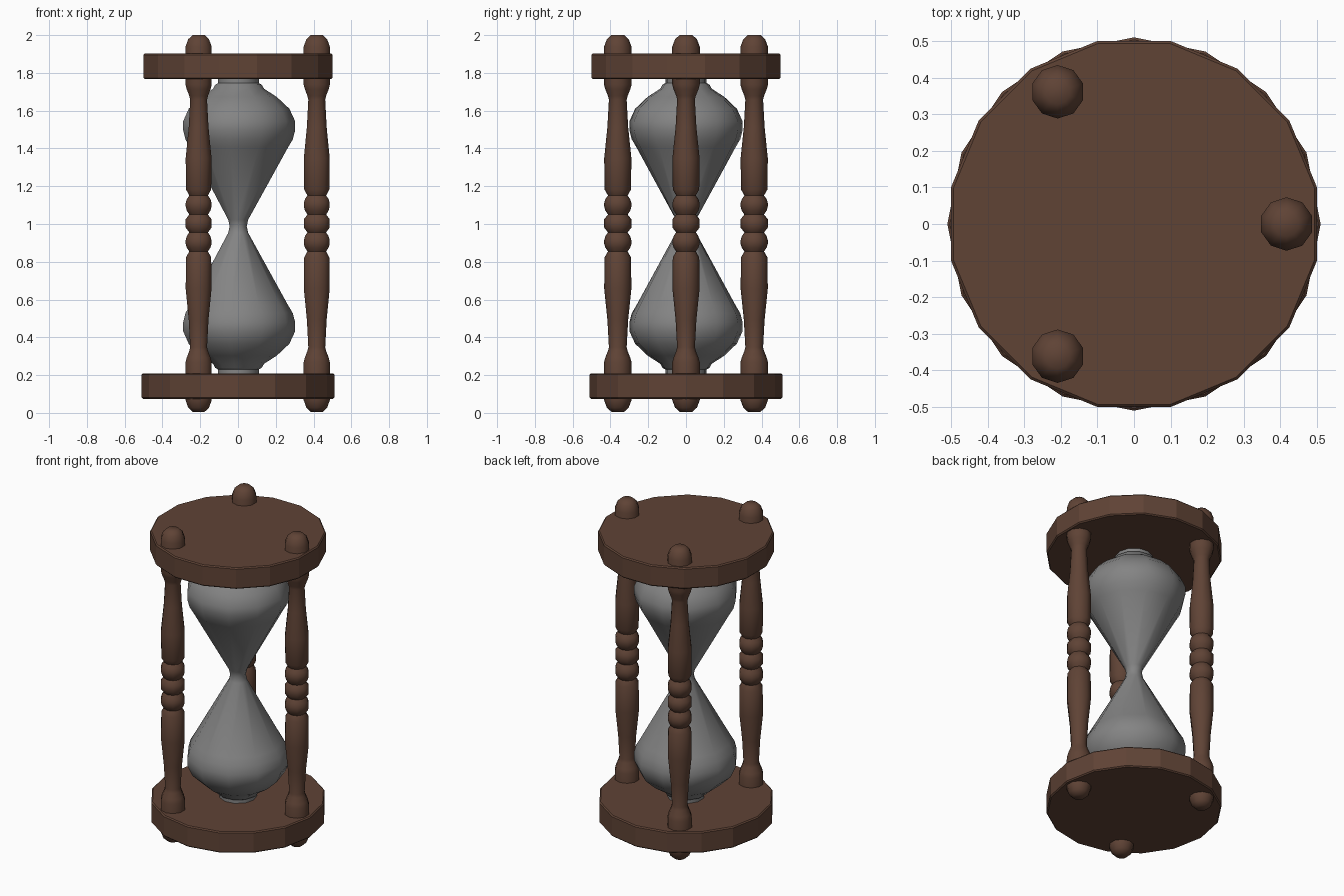
import bpy, bmesh, math

if "Cube" in bpy.data.objects:
    bpy.data.objects.remove(bpy.data.objects["Cube"])


def material(name, rgb):
    m = bpy.data.materials.new(name)
    m.diffuse_color = (*rgb, 1)
    m.use_nodes = True
    m.node_tree.nodes["Principled BSDF"].inputs["Base Color"].default_value = m.diffuse_color
    return m


wood = material("dark_wood", (0.115, 0.056, 0.036))
grey = material("grey_glass", (0.23, 0.23, 0.23))


def lathe(name, profile, sides, mat, loc=(0, 0), turn=0.0, smooth=40):
    """Spin a (radius, z) profile, listed bottom to top, about the z axis."""
    bm = bmesh.new()
    rings = []
    for r, z in profile:
        rings.append([bm.verts.new((r * math.cos(turn + 2 * math.pi * i / sides),
                                    r * math.sin(turn + 2 * math.pi * i / sides), z))
                      for i in range(sides)])
    for a, b in zip(rings, rings[1:]):
        for i in range(sides):
            j = (i + 1) % sides
            bm.faces.new((a[i], a[j], b[j], b[i]))
    bm.faces.new(rings[0][::-1])
    bm.faces.new(rings[-1])
    me = bpy.data.meshes.new(name)
    bm.to_mesh(me)
    bm.free()
    me.materials.append(mat)
    ob = bpy.data.objects.new(name, me)
    ob.location = (loc[0], loc[1], 0)
    bpy.context.collection.objects.link(ob)
    bpy.ops.object.select_all(action='DESELECT')
    ob.select_set(True)
    bpy.context.view_layer.objects.active = ob
    bpy.ops.object.shade_smooth_by_angle(angle=math.radians(smooth))
    return ob


# Round end plates, 16 sided with slightly eased rims
def plate(name, z0, z1, turn):
    b = 0.007
    lathe(name, [(0.51 - b, z0), (0.51, z0 + b), (0.51, z1 - b), (0.51 - b, z1)],
          16, wood, turn=turn, smooth=15)


plate("bottom_plate", 0.074, 0.209, 0)
plate("top_plate", 1.767, 1.902, math.pi / 16)

# Turned posts: upper half of the profile mirrored about the middle bead
mid = 1.003
half = [(0.072, 0.022), (0.052, 0.047), (0.066, 0.068), (0.072, 0.090), (0.072, 0.108),
        (0.066, 0.128), (0.052, 0.148), (0.070, 0.180), (0.072, 0.345),
        (0.055, 0.51), (0.047, 0.655), (0.052, 0.675), (0.066, 0.710), (0.073, 0.735),
        (0.073, 0.935), (0.058, 0.975), (0.034, 0.997)]
post = [(r, mid - h) for r, h in reversed(half)] + [(r, mid + h) for r, h in half]
for k in range(3):
    a = 2 * math.pi * k / 3
    lathe(f"post_{k + 1}", post, 10, wood,
          (0.417 * math.cos(a), 0.417 * math.sin(a)), math.pi / 10, 50)

# Glass: two bulbs joined at a narrow waist, with short necks in the plates
bulb = [(0.054, 0.035), (0.265, 0.418), (0.290, 0.460), (0.303, 0.510), (0.303, 0.555),
        (0.272, 0.622), (0.205, 0.685), (0.138, 0.728), (0.125, 0.750),
        (0.110, 0.758), (0.110, 0.79)]
waist = 0.988
glass = ([(r, waist - h) for r, h in reversed(bulb)] + [(0.046, waist)]
         + [(r, waist + h) for r, h in bulb])
lathe("glass_bulbs", glass, 11, grey, smooth=60)
